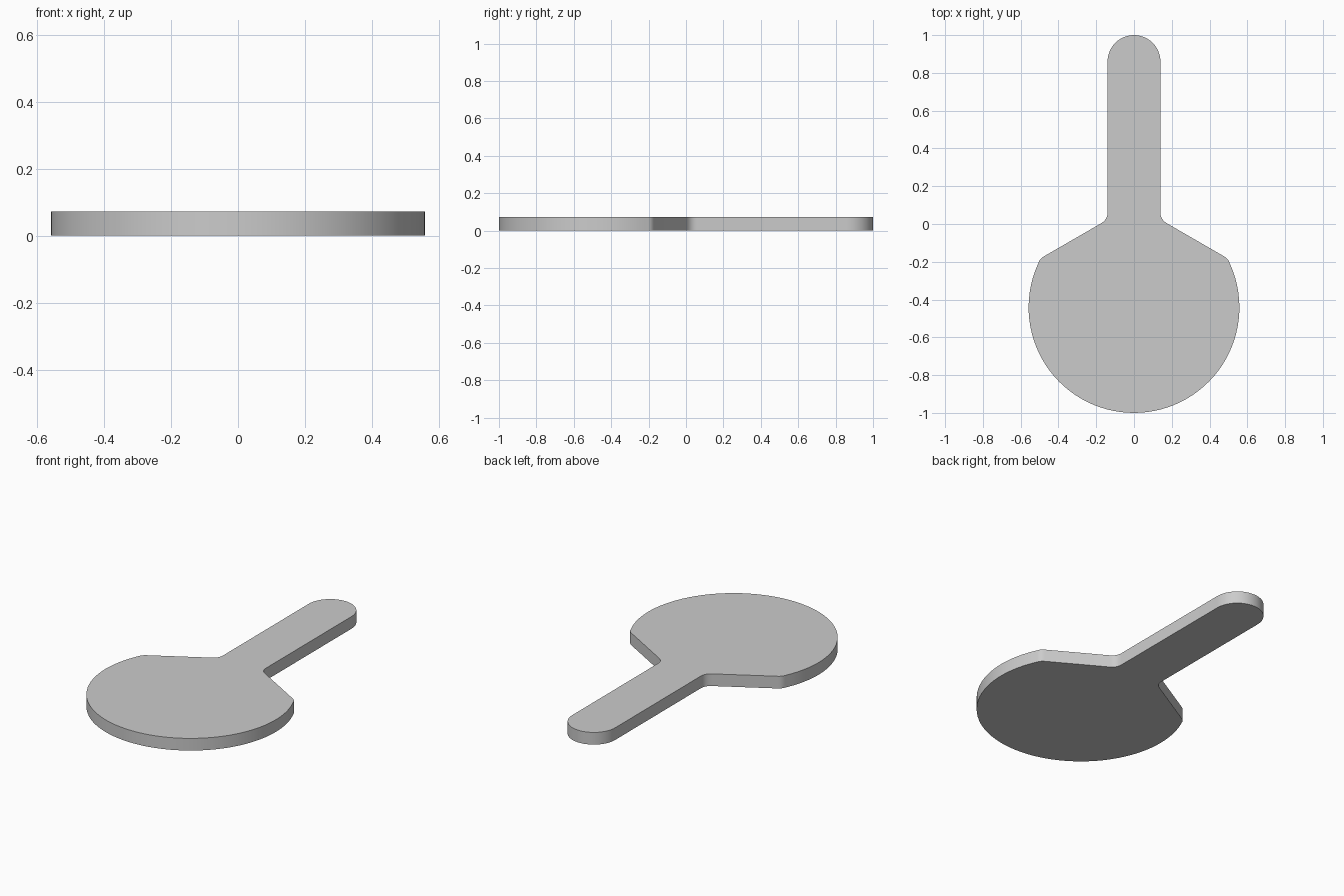
import bpy, bmesh
from math import radians, cos, sin
from mathutils import Vector

if "Cube" in bpy.data.objects:
    bpy.data.objects.remove(bpy.data.objects["Cube"])

THICK = 0.072


def arc(cx, cy, r, a0, a1, n):
    return [Vector((cx + r * cos(radians(a0 + (a1 - a0) * i / n)),
                    cy + r * sin(radians(a0 + (a1 - a0) * i / n)))) for i in range(n + 1)]


def rounded(a, corner, b, n=6):
    # soft corner running from a to b
    a, c, b = Vector(a), Vector(corner), Vector(b)
    return [a * (1 - t) ** 2 + c * 2 * t * (1 - t) + b * t * t
            for t in (i / n for i in range(n + 1))]


# Right half of the outline, from the bottom of the blade to the handle tip
half = arc(0, -0.442, 0.558, -90, 23.5, 30)
half += rounded((0.506, -0.206), (0.499, -0.184), (0.478, -0.172))   # shoulder
half += rounded((0.175, 0.003), (0.14, 0.023), (0.14, 0.06))         # neck fillet
half += arc(0, 0.86, 0.14, 0, 90, 14)                                # handle end

# Mirror to the left half, skipping the two points on the centre line
outline = half + [Vector((-p.x, p.y)) for p in reversed(half[1:-1])]

# Extrude the outline into a flat paddle
bm = bmesh.new()
base = bm.faces.new([bm.verts.new((p.x, p.y, 0)) for p in outline])
top = bmesh.ops.extrude_face_region(bm, geom=[base], use_keep_orig=True)
bmesh.ops.translate(bm, vec=(0, 0, THICK),
                    verts=[g for g in top["geom"] if isinstance(g, bmesh.types.BMVert)])
bmesh.ops.recalc_face_normals(bm, faces=bm.faces)
mesh = bpy.data.meshes.new("paddle")
bm.to_mesh(mesh)
bm.free()

paddle = bpy.data.objects.new("paddle", mesh)
bpy.context.collection.objects.link(paddle)
bpy.context.view_layer.objects.active = paddle
paddle.select_set(True)
bpy.ops.object.shade_smooth_by_angle(angle=radians(25))
